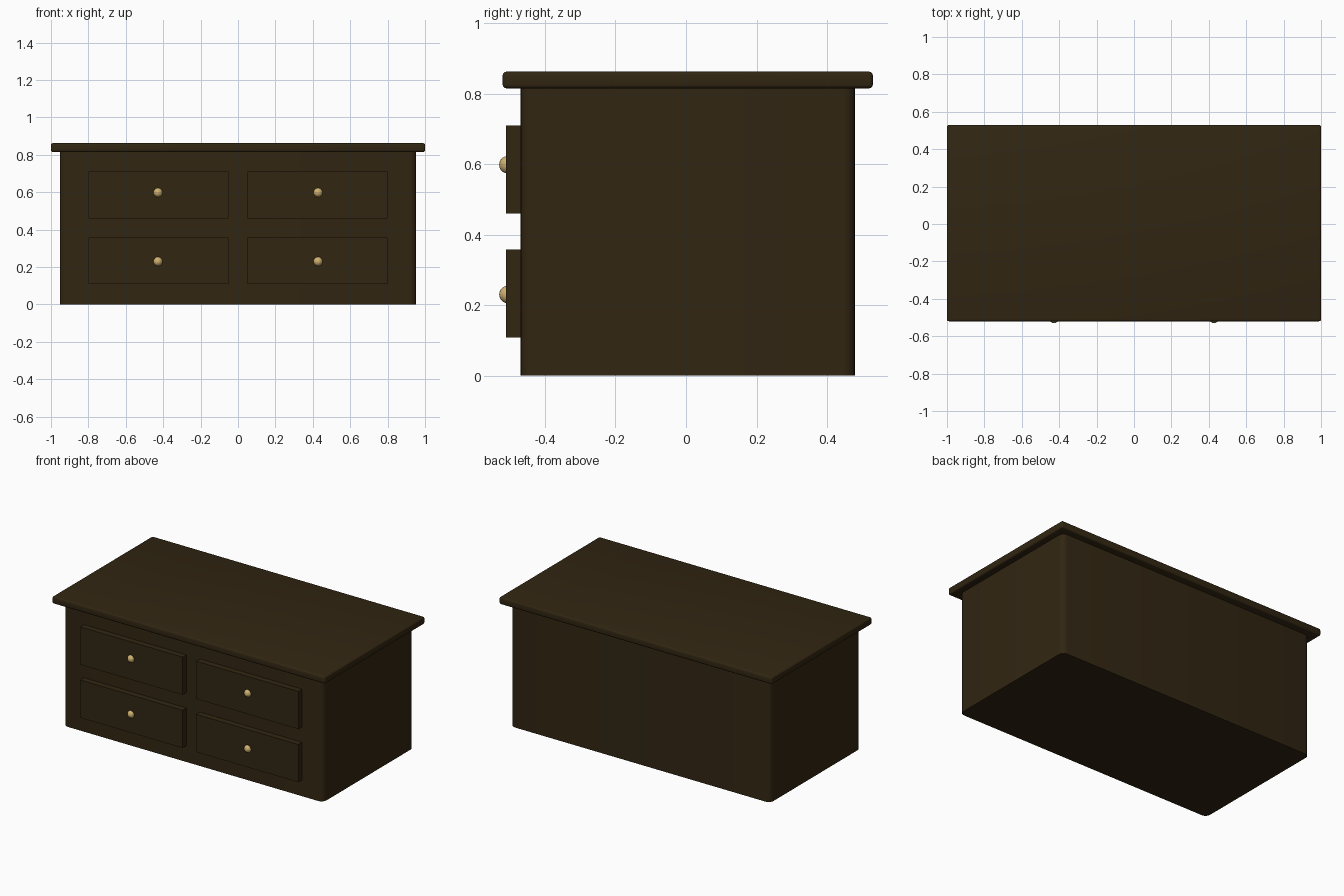
import bpy, bmesh, math
from mathutils import Matrix

if "Cube" in bpy.data.objects:
    bpy.data.objects.remove(bpy.data.objects["Cube"])


def material(name, rgb):
    m = bpy.data.materials.new(name)
    m.diffuse_color = (*rgb, 1)
    m.use_nodes = True
    m.node_tree.nodes["Principled BSDF"].inputs["Base Color"].default_value = m.diffuse_color
    return m


wood = material("dark wood", (0.031, 0.019, 0.006))
brass = material("brass", (0.62, 0.44, 0.16))


def finish(bm, name, mat, smooth):
    me = bpy.data.meshes.new(name)
    bm.to_mesh(me)
    bm.free()
    me.materials.append(mat)
    ob = bpy.data.objects.new(name, me)
    bpy.context.collection.objects.link(ob)
    if smooth:
        bpy.ops.object.select_all(action='DESELECT')
        bpy.context.view_layer.objects.active = ob
        ob.select_set(True)
        bpy.ops.object.shade_smooth_by_angle(angle=math.radians(40))
    return ob


def box(name, lo, hi, bevel=0, segments=3, pick=None):
    """Box between two corners; bevels the edges chosen by pick."""
    bm = bmesh.new()
    bmesh.ops.create_cube(bm, size=1)
    for v in bm.verts:
        v.co = [lo[i] + (v.co[i] + 0.5) * (hi[i] - lo[i]) for i in range(3)]
    if bevel:
        edges = [e for e in bm.edges if pick(e)]
        bmesh.ops.bevel(bm, geom=edges, offset=bevel, segments=segments,
                        profile=0.5, affect='EDGES')
    return finish(bm, name, wood, bevel > 0)


def vertical(e):
    return abs(e.verts[0].co.z - e.verts[1].co.z) > 0.01


# Cabinet with rounded upright corners, and top board with softened rims
box("cabinet_body", (-0.953, -0.47, 0), (0.953, 0.48, 0.815), 0.035, 4, vertical)
box("top_board", (-1, -0.52, 0.815), (1, 0.53, 0.862), 0.01, 3, lambda e: True)

# Four drawer fronts, each with a round knob
for row, (z0, z1, knob_z) in (("lower", (0.108, 0.358, 0.23)), ("upper", (0.46, 0.71, 0.598))):
    for side, s in (("left", -1), ("right", 1)):
        x0, x1 = sorted((s * 0.05, s * 0.80))
        box(f"{row}_{side}_drawer", (x0, -0.51, z0), (x1, -0.46, z1))
        bm = bmesh.new()
        bmesh.ops.create_uvsphere(bm, u_segments=16, v_segments=10, radius=0.025,
                                  matrix=Matrix.Translation((s * 0.428, -0.505, knob_z)))
        finish(bm, f"{row}_{side}_knob", brass, True)
